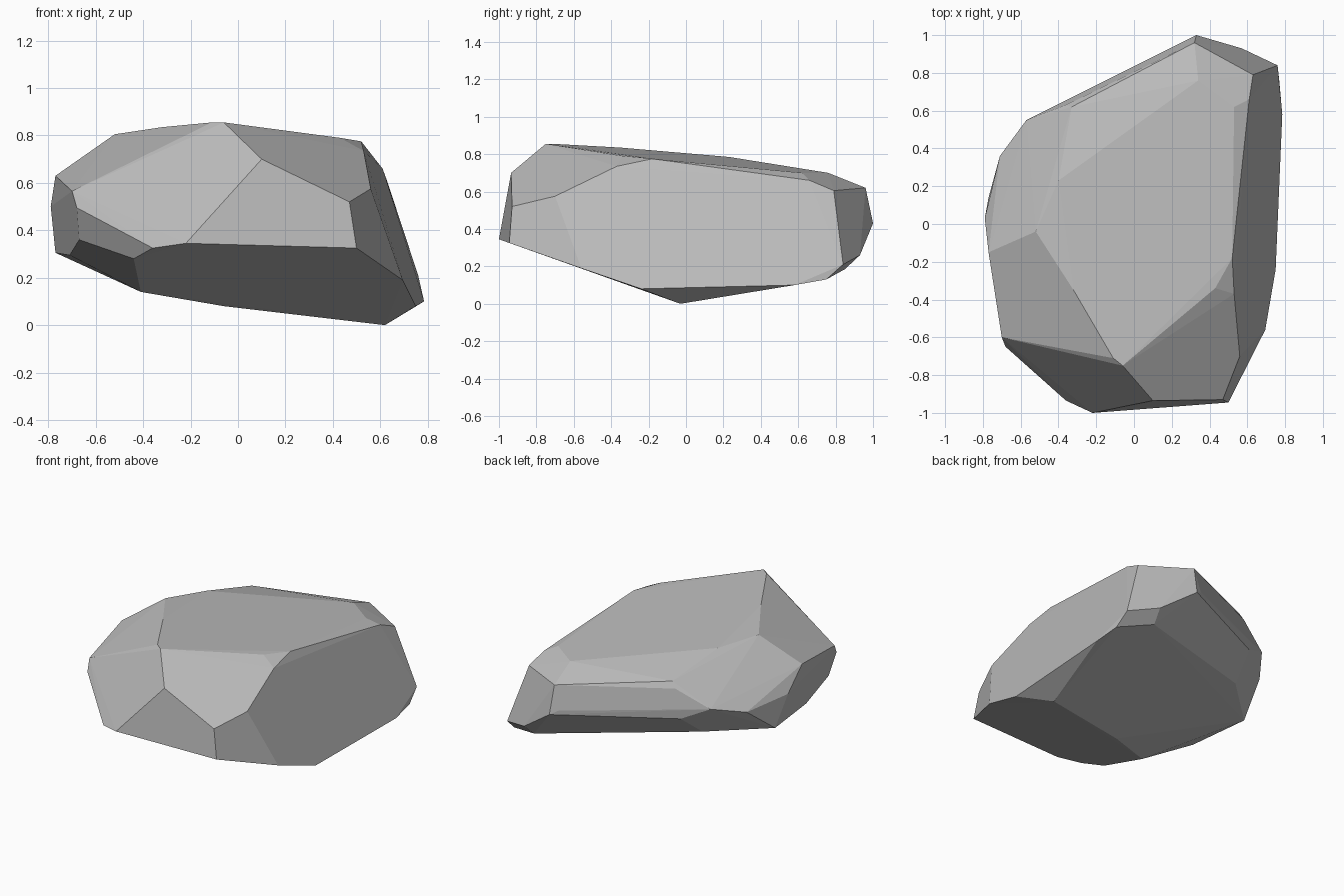
import bpy
import bmesh
import math
from mathutils import Vector

default_cube = bpy.data.objects.get("Cube")
if default_cube:
    bpy.data.objects.remove(default_cube, do_unlink=True)


def make_material(name, colour):
    material = bpy.data.materials.new(name)
    material.use_nodes = True
    material.diffuse_color = colour
    for node in material.node_tree.nodes:
        if node.type == 'BSDF_PRINCIPLED':
            node.inputs["Base Color"].default_value = colour
            node.inputs["Roughness"].default_value = 0.9
    return material


def make_rock(name, corner_groups, material):
    """Wrap a tight convex skin round the chiselled corners and merge flat facets."""
    mesh = bpy.data.meshes.new(name)
    rock = bpy.data.objects.new(name, mesh)
    bpy.context.scene.collection.objects.link(rock)

    bm = bmesh.new()
    for group in corner_groups:
        for corner in group:
            bm.verts.new(Vector(corner) / 100)
    hull = bmesh.ops.convex_hull(bm, input=bm.verts[:])

    # Drop any corners that ended up inside the skin
    loose = [vert for vert in bm.verts if not vert.link_faces]
    bmesh.ops.delete(bm, geom=loose, context='VERTS')
    bmesh.ops.dissolve_limit(bm, angle_limit=math.radians(2),
                             verts=bm.verts[:], edges=bm.edges[:])
    bmesh.ops.recalc_face_normals(bm, faces=bm.faces[:])
    for face in bm.faces:
        face.smooth = False

    bm.to_mesh(mesh)
    bm.free()
    mesh.materials.append(material)
    return rock


# Corners in hundredths of a unit, grouped by the part of the rock they shape
crown = [(-11, -71, 85.5), (-6, -75, 85.5), (-32, -35, 83.5), (-52, -4, 80.5),
         (-40, 23, 78.5), (43, -34, 79), (34, 76, 70), (53, 62, 70)]

front_end = [(10, -93.5, 70), (47, -93, 52), (50, -94.5, 32.5), (-22, -100, 34.5),
             (-36, -93.5, 32.5), (-44, -81, 28)]

low_x_flank = [(-70, -60, 56.5), (-68, -65, 49.5), (-67, -58, 36), (-77, -15, 63),
               (-79, 3, 50), (-71, -28, 29.5), (-77, 14, 30.5), (-71, 36, 48)]

high_x_flank = [(56, -70, 57.5), (53, -37, 73.5), (52, -18, 77.5), (61, 66, 66),
                (63, 79, 60.5), (69.5, -56, 19), (75, -24, 8), (78.5, 58, 10)]

back_end = [(-57, 55, 53.5), (-40, 63, 45.5), (-36, 63, 65), (-33, 62, 69),
            (28, 91, 63.5), (32, 96, 62), (28, 97.5, 46), (33, 100, 43),
            (57, 93, 26), (76, 84, 21)]

underside = [(62, -3, 0), (-6, -24, 8), (-41, -41, 14), (-44, 45, 31),
             (55, 85, 18.5), (77, 75, 13)]

stone_grey = make_material("stone grey", (0.5, 0.5, 0.5, 1.0))
make_rock("rock", [crown, front_end, low_x_flank, high_x_flank, back_end, underside],
          stone_grey)
